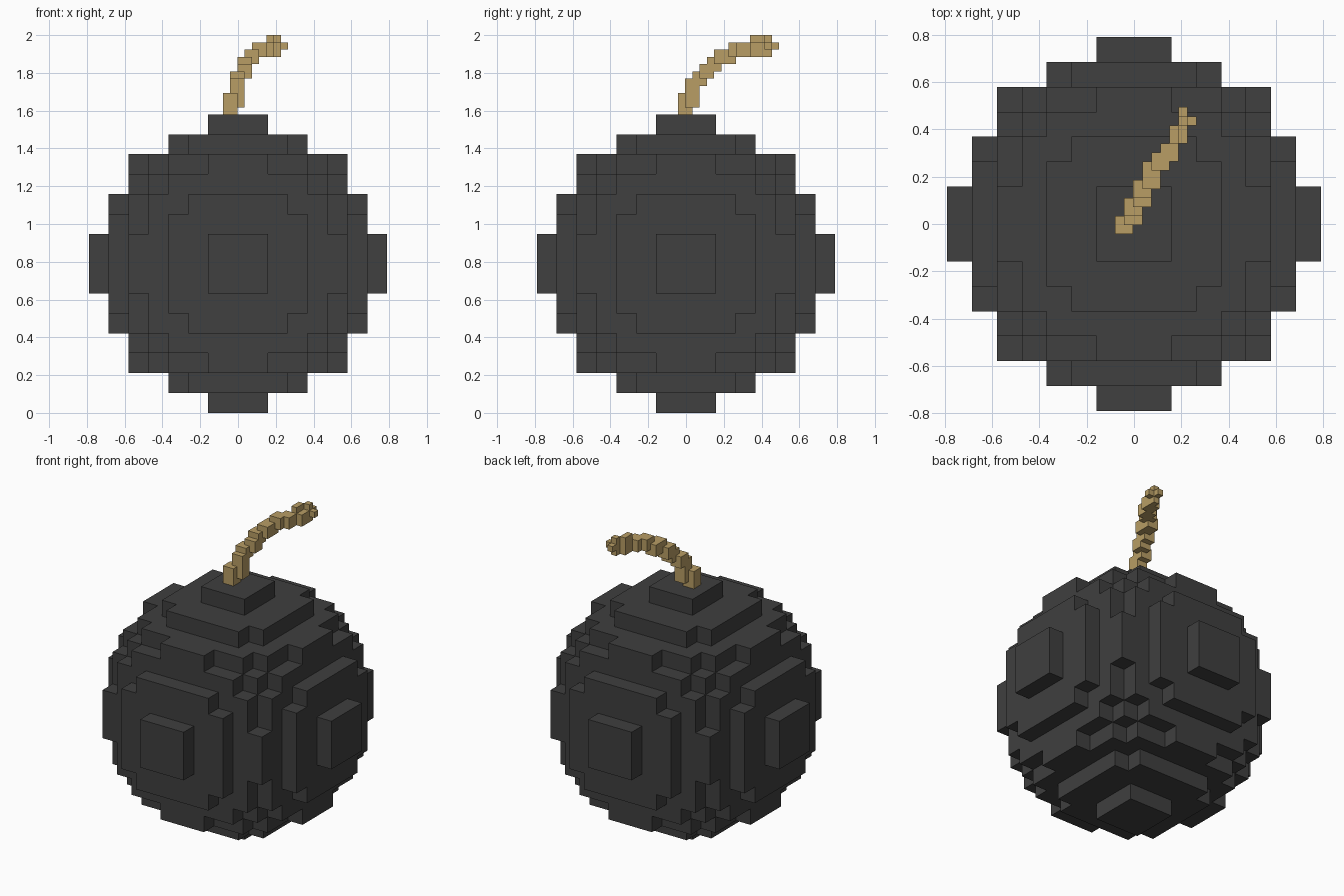
import bpy, bmesh
from itertools import product
from mathutils import Vector

if "Cube" in bpy.data.objects:
    bpy.data.objects.remove(bpy.data.objects["Cube"])

AXES = [Vector(a) for a in ((1, 0, 0), (0, 1, 0), (0, 0, 1))]


def material(name, rgb):
    mat = bpy.data.materials.new(name)
    mat.diffuse_color = (*rgb, 1)
    mat.use_nodes = True
    mat.node_tree.nodes["Principled BSDF"].inputs["Base Color"].default_value = mat.diffuse_color
    return mat


def voxel_object(name, cells, size, origin, mat):
    """Outer skin of a set of integer cells; cell (0,0,0) is centred on origin."""
    bm = bmesh.new()
    for cell in cells:
        c = Vector(cell)
        for k, sign in product(range(3), (-1, 1)):
            n = AXES[k] * sign
            if tuple(int(v) for v in c + n) in cells:
                continue
            u, v = AXES[(k + 1) % 3] / 2, AXES[(k + 2) % 3] / 2 * sign
            mid = c + n / 2
            corners = (mid - u - v, mid + u - v, mid + u + v, mid - u + v)
            bm.faces.new([bm.verts.new(p * size + origin) for p in corners])
    bmesh.ops.remove_doubles(bm, verts=bm.verts, dist=size * 0.01)
    mesh = bpy.data.meshes.new(name)
    bm.to_mesh(mesh)
    bm.free()
    mesh.materials.append(mat)
    obj = bpy.data.objects.new(name, mesh)
    bpy.context.collection.objects.link(obj)
    return obj


# Body: voxel ball, 15 cells across
BODY = 1.58 / 15
r = range(-7, 8)
ball = {c for c in product(r, r, r) if sum(i * i for i in c) <= 51}
voxel_object("bomb_body", ball, BODY, Vector((0, 0, 0.79)),
             material("dark_iron", (0.05, 0.05, 0.05)))

# Fuse: 2x2x2 brush swept along a curving path
FUSE = 0.0383
path = [(0, 0, 0), (0, 0, 1), (1, 1, 1), (1, 1, 3), (1, 2, 4), (2, 3, 5),
        (2, 4, 6), (3, 5, 7), (3, 6, 7), (4, 7, 8), (5, 8, 8), (6, 10, 8)]
fuse = {(x + i, y + j, z + k) for x, y, z in path
        for i, j, k in product((0, 1), repeat=3)}
# Frayed tip: a plus shape and a ridge on top
fuse |= {(7, 12, 9), (8, 12, 9), (7, 13, 9), (7, 12, 8), (7, 12, 10),
         (6, 10, 10), (6, 11, 10)}
start = Vector((-0.08, -0.043, 2 - 11 * FUSE)) + Vector((1, 1, 1)) * FUSE / 2
voxel_object("fuse", fuse, FUSE, start, material("rope", (0.48, 0.34, 0.13)))
